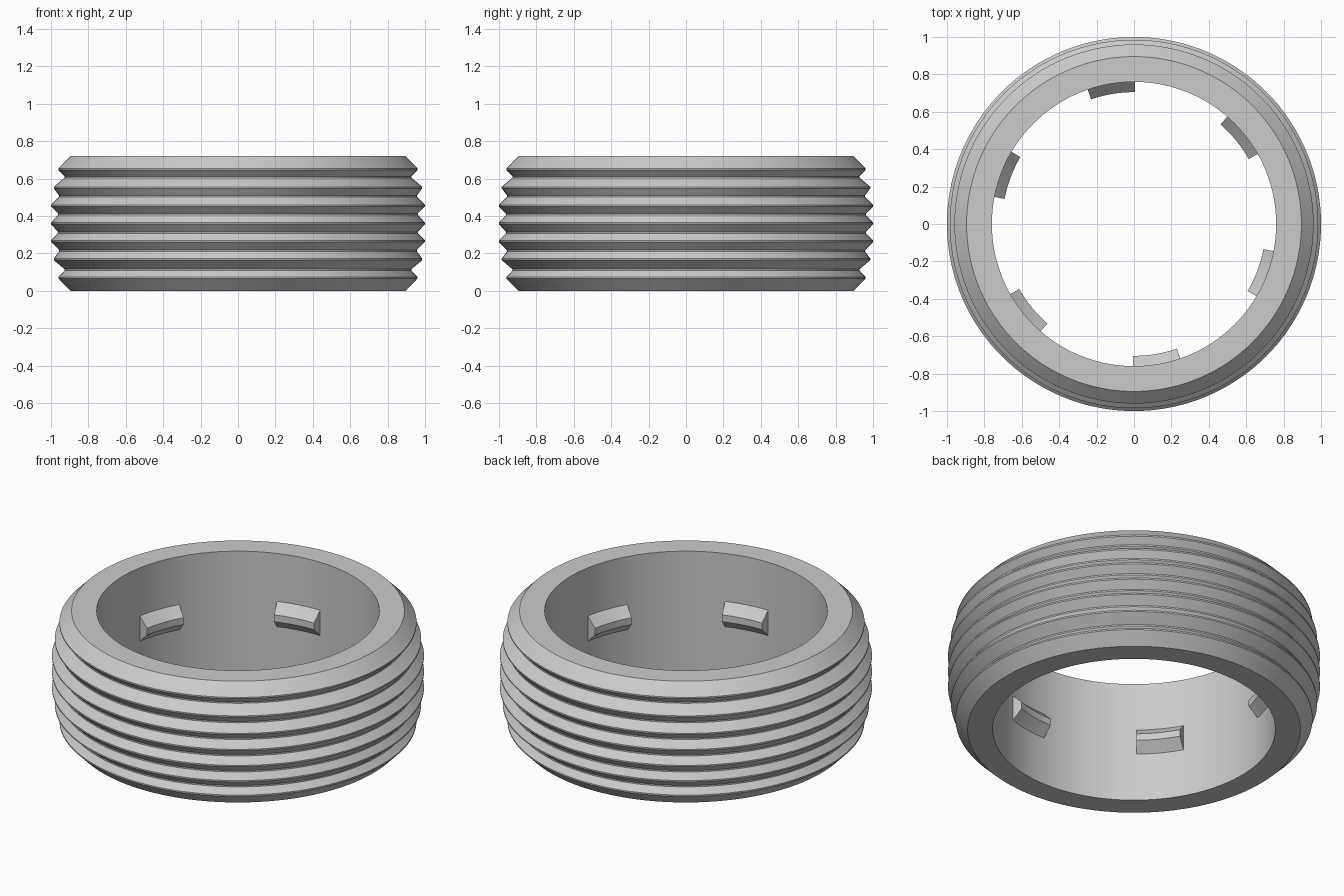
import bpy
import math

cube = bpy.data.objects.get("Cube")
if cube:
    bpy.data.objects.remove(cube, do_unlink=True)

HEIGHT = 0.72
MID = HEIGHT / 2
INNER = 0.76

grey = bpy.data.materials.new("light_grey")
grey.use_nodes = True
grey.diffuse_color = (0.6, 0.6, 0.6, 1)
grey.node_tree.nodes["Principled BSDF"].inputs["Base Color"].default_value = (0.6, 0.6, 0.6, 1)


def sweep(name, profile, start, span, steps):
    """Sweep a closed (radius, z) profile around z; a full turn joins up."""
    full = span >= 360
    rings = steps if full else steps + 1
    n = len(profile)
    verts, faces = [], []
    for i in range(rings):
        a = math.radians(start + span * i / steps)
        verts += [(r * math.cos(a), r * math.sin(a), z) for r, z in profile]
    for i in range(steps):
        j = (i + 1) % rings
        for k in range(n):
            m = (k + 1) % n
            faces.append((i * n + k, j * n + k, j * n + m, i * n + m))
    if not full:
        faces.append(tuple(range(n)))
        faces.append(tuple(reversed(range((rings - 1) * n, rings * n))))
    mesh = bpy.data.meshes.new(name)
    mesh.from_pydata(verts, [], faces)
    mesh.materials.append(grey)
    obj = bpy.data.objects.new(name, mesh)
    bpy.context.collection.objects.link(obj)
    bpy.ops.object.select_all(action='DESELECT')
    obj.select_set(True)
    bpy.context.view_layer.objects.active = obj
    bpy.ops.object.shade_smooth_by_angle(angle=math.radians(20))
    return obj


# Ridged ring: lower half of the outer profile, then mirrored upward.
# Each crest and groove gets a narrow flat.
crests = [(0.96, 0.07), (0.928, 0.112), (0.985, 0.168), (0.957, 0.214),
          (1.0, 0.265), (0.962, 0.311)]
FLAT = 0.004
lower = [(INNER, 0), (0.895, 0)]
for r, z in crests:
    lower += [(r, z - FLAT), (r, z + FLAT)]
upper = [(r, HEIGHT - z) for r, z in reversed(lower)]
middle_crest = [(1.0, MID - FLAT), (1.0, MID + FLAT)]
sweep("ridged_ring", lower + middle_crest + upper, 0, 360, 144)

# Six wedge-shaped lugs on the inner wall
lug = [(INNER + 0.01, MID - 0.085), (0.705, MID - 0.02),
       (0.705, MID + 0.02), (INNER + 0.01, MID + 0.085)]
for i in range(6):
    # profile runs inward, so sweep clockwise to keep normals outward
    sweep(f"inner_lug_{i + 1}", lug, 109 + 60 * i, -19.5, 8)

# Consistent outward normals
for obj in bpy.context.collection.objects:
    if obj.type == 'MESH' and obj.name.startswith(("ridged", "inner_lug")):
        bpy.ops.object.select_all(action='DESELECT')
        obj.select_set(True)
        bpy.context.view_layer.objects.active = obj
        bpy.ops.object.mode_set(mode='EDIT')
        bpy.ops.mesh.select_all(action='SELECT')
        bpy.ops.mesh.normals_make_consistent(inside=False)
        bpy.ops.object.mode_set(mode='OBJECT')
